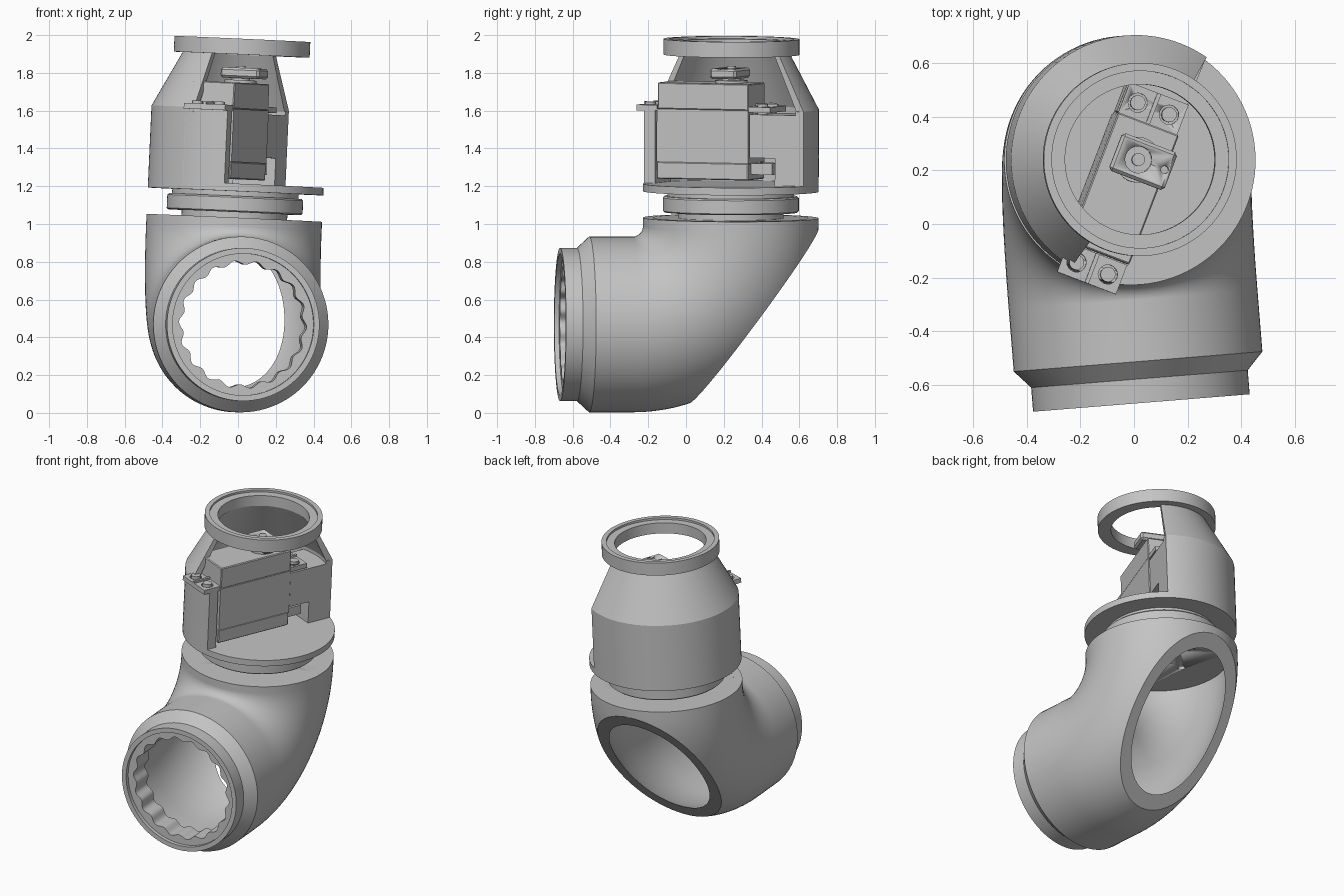
import bpy, bmesh
from math import sin, cos, pi, radians
from mathutils import Vector, Matrix

cube = bpy.data.objects.get("Cube")
if cube:
    bpy.data.objects.remove(cube)

mat = bpy.data.materials.new("plain grey")
mat.use_nodes = True
GREY = (0.55, 0.55, 0.55, 1)
mat.diffuse_color = GREY
mat.node_tree.nodes["Principled BSDF"].inputs["Base Color"].default_value = GREY

# Body frame: upright axis at the origin, leaning slightly
BODY = (Matrix.Translation((-0.045, 0.235, 0.468)) @ Matrix.Rotation(radians(4.6), 4, 'Z')
        @ Matrix.Rotation(radians(2.6), 4, 'Y') @ Matrix.Translation((0, 0, -0.47)))
# Actuator frame: x along its length, -y towards its open side
SERVO = BODY @ Matrix.Rotation(radians(64.4), 4, 'Z')
SEG = 96


def finish(name, bm, frame=BODY):
    bmesh.ops.recalc_face_normals(bm, faces=bm.faces)
    mesh = bpy.data.meshes.new(name)
    bm.to_mesh(mesh)
    bm.free()
    mesh.materials.append(mat)
    obj = bpy.data.objects.new(name, mesh)
    bpy.context.collection.objects.link(obj)
    obj.matrix_world = frame
    bpy.ops.object.select_all(action='DESELECT')
    obj.select_set(True)
    bpy.context.view_layer.objects.active = obj
    bpy.ops.object.shade_smooth_by_angle(angle=radians(30))
    return obj


def loft(rings, closed):
    """Skin a list of rings; either join last to first or cap both ends."""
    bm = bmesh.new()
    loops = [[bm.verts.new(p) for p in ring] for ring in rings]
    pairs = list(zip(loops, loops[1:]))
    if closed:
        pairs.append((loops[-1], loops[0]))
    else:
        bm.faces.new(loops[0])
        bm.faces.new(loops[-1])
    for a, b in pairs:
        for i in range(len(a)):
            j = (i + 1) % len(a)
            bm.faces.new((a[i], a[j], b[j], b[i]))
    return bm


def circle(r, z, n=SEG):
    return [Vector((r * cos(2 * pi * i / n), r * sin(2 * pi * i / n), z)) for i in range(n)]


def lathe(profile, closed=False):
    return loft([circle(r, z) for r, z in profile], closed)


def slice_off(bm, point, normal, bridge=False):
    """Remove the side the normal points to and close the cut."""
    cut = bmesh.ops.bisect_plane(bm, geom=bm.verts[:] + bm.edges[:] + bm.faces[:],
                                 plane_co=point, plane_no=normal, clear_outer=True)
    edges = [e for e in cut["geom_cut"] if isinstance(e, bmesh.types.BMEdge)]
    if bridge:
        bmesh.ops.bridge_loops(bm, edges=edges)
    else:
        bmesh.ops.edgeloop_fill(bm, edges=edges)
    return bm


def box(name, x0, x1, y0, y1, z0, z1, bevel=0.0):
    bm = bmesh.new()
    bmesh.ops.create_cube(bm, size=1)
    for v in bm.verts:
        v.co = (x0 + (v.co.x + 0.5) * (x1 - x0), y0 + (v.co.y + 0.5) * (y1 - y0),
                z0 + (v.co.z + 0.5) * (z1 - z0))
    if bevel:
        bmesh.ops.bevel(bm, geom=bm.edges[:], offset=bevel, segments=1, affect='EDGES')
    return finish(name, bm, SERVO)


def cut_holes(obj, places, z0, z1, frame):
    bm = bmesh.new()
    for x, y, r in places:
        bmesh.ops.create_cone(bm, cap_ends=True, segments=20, radius1=r, radius2=r, depth=z1 - z0,
                              matrix=Matrix.Translation((x, y, (z0 + z1) / 2)))
    cutter = finish(obj.name + "_cutter", bm, frame)
    cutter.hide_render = True
    mod = obj.modifiers.new("holes", 'BOOLEAN')
    mod.object = cutter
    mod.solver = 'EXACT'
    bpy.context.view_layer.update()
    bpy.context.view_layer.objects.active = obj
    bpy.ops.object.modifier_apply(modifier=mod.name)
    bpy.data.objects.remove(cutter)


# Elbow pipe: rings swept from the front collar round the bend to the top
BEND = 0.52
TURN = 28
TOP = 1.035
pivot = Vector((0, -BEND, 0.47 + BEND))


def pipe_ring(r, reach=None, angle=0.0):
    """Ring at a reach along the front arm, or at an angle round the bend."""
    out = Vector((0, sin(angle), -cos(angle)))
    centre = Vector((0, -reach, 0.47)) if reach is not None else pivot + out * BEND
    return [centre + Vector((r * p.x, 0, 0)) + out * (r * p.y) for p in circle(1, 0)]


bend = [k / TURN * pi / 2 for k in range(TURN + 1)]
outer = [pipe_ring(r, u) for r, u in ((0.405, 0.905), (0.405, 0.815), (0.465, 0.75))]
outer += [pipe_ring(0.465, angle=a) for a in bend]
inner = [pipe_ring(r, u) for r, u in ((0.375, 0.905), (0.375, 0.75), (0.41, 0.74))]
inner += [pipe_ring(0.41, angle=a) for a in bend]
for rings in (outer, inner):
    rings.append([Vector((p.x, p.y, TOP)) for p in rings[-1]])
elbow = loft(outer + inner[::-1], True)
slice_off(elbow, (0, -0.235, 0.03), Vector((0, 0.95, -0.70)).normalized(), bridge=True)
finish("elbow_pipe", elbow)

# Scalloped insert inside the front collar
def scallop(u):
    pts = []
    for p in circle(1, 0, 216):
        a = p.to_2d().angle_signed(Vector((1, 0)))
        r = 0.328 + 0.011 * cos(18 * a)
        pts.append(Vector((r * p.x, -u, 0.47 + r * p.y)))
    return pts


def plain(u):
    return [Vector((0.378 * p.x, -u, 0.47 + 0.378 * p.y)) for p in circle(1, 0, 216)]


finish("scalloped_insert", loft([scallop(0.88), plain(0.88), plain(0.74), scallop(0.74)], True))

# Plate closing the top of the elbow, with screw holes
plate = finish("elbow_top_plate", lathe([(0.412, 0.995), (0.412, TOP - 0.001)]))
holes = [(0, 0, 0.055)] + [(0.17 * cos(k * pi / 2), 0.17 * sin(k * pi / 2), 0.022) for k in range(4)]
cut_holes(plate, holes, 0.9, 1.1, BODY)

# Swivel joint and flange
finish("joint_neck", lathe([(0.28, 1.03), (0.28, 1.07)]))
finish("joint_ring", lathe([(0.352, 1.065), (0.36, 1.072), (0.36, 1.142), (0.352, 1.15)]))
finish("joint_collar", lathe([(0.335, 1.145), (0.335, 1.18)]))
finish("flange", lathe([(0.465, 1.175), (0.465, 1.215)]))

# Open housing: straight wall below, cone above
across = Matrix.Rotation(radians(64.4), 3, 'Z')
wall = lathe([(0.465, 1.21), (0.465, 1.61), (0.42, 1.61), (0.42, 1.21)], True)
slice_off(wall, across @ Vector((0, -0.108, 0)), across @ Vector((0, -1, 0)))
finish("housing_wall", wall)
cone = lathe([(0.465, 1.61), (0.31, 1.905), (0.28, 1.905), (0.42, 1.61)], True)
slice_off(cone, across @ Vector((0, -0.015, 0)), (across @ Vector((-0.21, -1, 0))).normalized())
finish("housing_cone", cone)

# Top ring with a stepped rim
finish("top_ring", lathe([(0.28, 1.90), (0.36, 1.90), (0.36, 1.983), (0.33, 1.983),
                          (0.33, 1.97), (0.28, 1.97)], True))

# Actuator body in three stacked sections
box("actuator_base", -0.378, 0.14, -0.112, 0.13, 1.24, 1.33, 0.005)
box("actuator_body", -0.378, 0.14, -0.114, 0.13, 1.33, 1.61)
box("actuator_cap", -0.375, 0.14, -0.112, 0.13, 1.61, 1.75, 0.005)
box("cable_plug", 0.14, 0.26, -0.07, 0.04, 1.27, 1.33)

# Mounting tabs, each with two screw holes and screws
for label, x0, x1 in (("front", -0.495, -0.378), ("rear", 0.14, 0.262)):
    tab = box(label + "_tab", x0, x1, -0.11, 0.125, 1.60, 1.63)
    mid = (x0 + x1) / 2
    cut_holes(tab, [(mid, y, 0.036) for y in (-0.055, 0.07)], 1.5, 1.7, SERVO)
    for side, y in (("left", -0.055), ("right", 0.07)):
        bm = bmesh.new()
        bmesh.ops.create_cone(bm, cap_ends=True, segments=20, radius1=0.028, radius2=0.028,
                              depth=0.06, matrix=Matrix.Translation((mid, y, 1.615)))
        finish(f"{label}_{side}_screw", bm, SERVO)
    box(label + "_tab_rib", x0, x1, 0.0, 0.015, 1.63, 1.643)

# Mounting posts under the tabs
box("front_post", -0.447, -0.39, -0.108, 0.13, 1.21, 1.60)
box("rear_post", 0.145, 0.43, -0.108, 0.13, 1.36, 1.59)
box("rear_post_leg", 0.29, 0.43, -0.108, 0.13, 1.21, 1.36)

# Output horn on top of the actuator
finish("output_shaft", lathe([(0.085, 1.745), (0.085, 1.765), (0.05, 1.765), (0.05, 1.79)]))
horn = box("output_horn", -0.075, 0.075, -0.13, 0.09, 1.775, 1.83, 0.012)
cut_holes(horn, [(0, 0, 0.05), (0, -0.105, 0.014)], 1.80, 1.9, SERVO)
finish("horn_screw", lathe([(0.024, 1.79), (0.024, 1.84)]))
